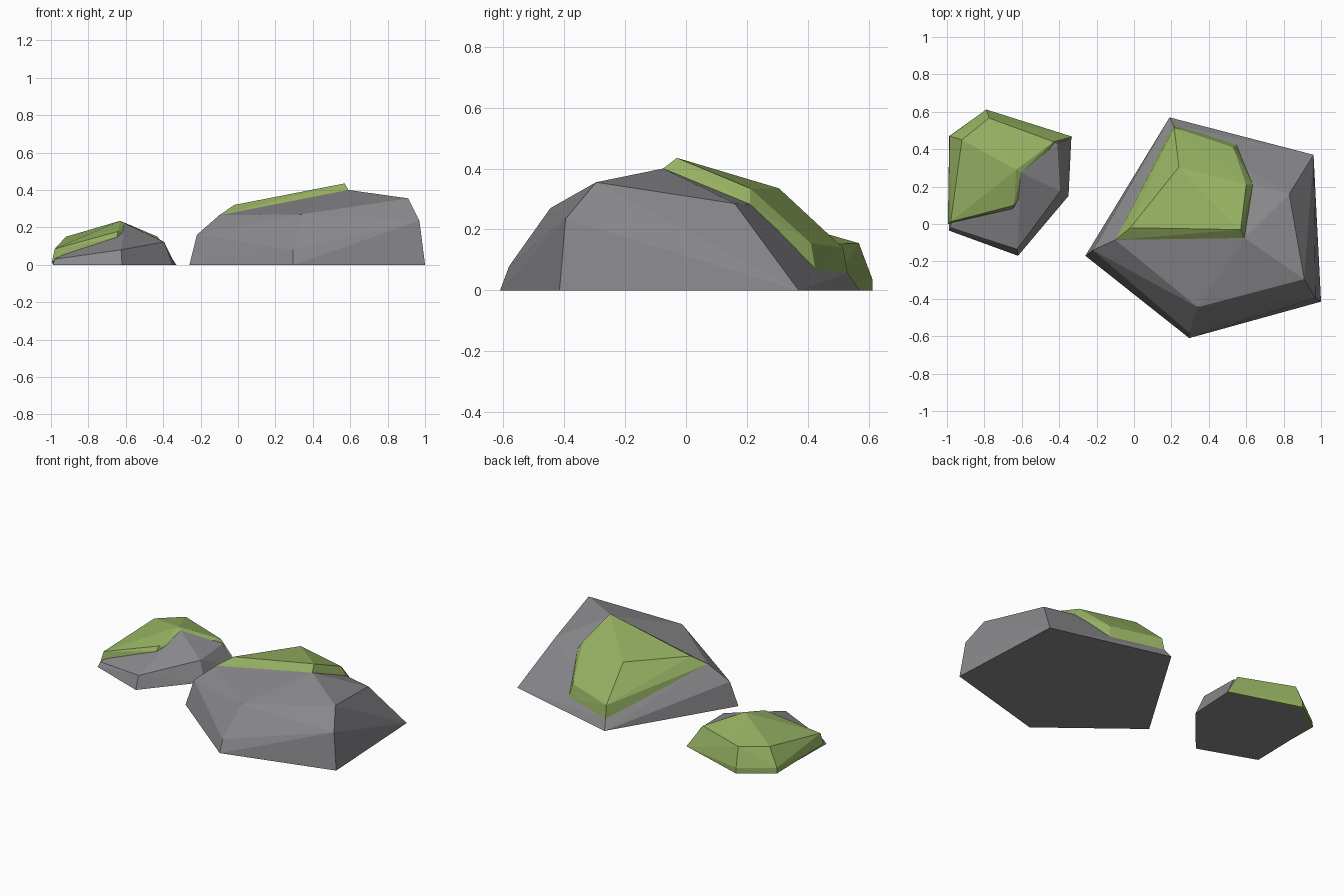
import bpy, bmesh

if "Cube" in bpy.data.objects:
    bpy.data.objects.remove(bpy.data.objects["Cube"])


def material(name, rgb):
    m = bpy.data.materials.new(name)
    m.diffuse_color = (*rgb, 1.0)
    m.use_nodes = True
    m.node_tree.nodes["Principled BSDF"].inputs["Base Color"].default_value = m.diffuse_color
    return m


def hull(name, points, mat):
    """Flat-faced stone chunk: the convex hull of a few corner points."""
    bm = bmesh.new()
    for p in points:
        bm.verts.new(p)
    bmesh.ops.convex_hull(bm, input=bm.verts[:])
    loose = [v for v in bm.verts if not v.link_faces]
    bmesh.ops.delete(bm, geom=loose, context='VERTS')
    bmesh.ops.recalc_face_normals(bm, faces=bm.faces[:])
    me = bpy.data.meshes.new(name)
    bm.to_mesh(me)
    bm.free()
    me.materials.append(mat)
    ob = bpy.data.objects.new(name, me)
    bpy.context.collection.objects.link(ob)
    return ob


stone = material("grey_stone", (0.255, 0.255, 0.27))
moss = material("green_moss", (0.31, 0.45, 0.125))

# Large rock: footprint, chamfer ring, top corners, and the moss outline on it
large_base = [(-.26, -.17, 0), (.295, -.61, 0), (1, -.415, 0), (.96, .37, 0), (.19, .57, 0)]
large_ring = [(-.22, -.14, .16), (.295, -.58, .08), (.97, -.395, .235)]
large_top = [(.34, -.445, .27), (.91, -.295, .355), (.83, .16, .285)]
large_seam = [(-.10, -.085, .265), (.59, -.075, .40), (.635, .21, .283),
              (.55, .425, .063), (.21, .53, .058)]
large_cap = [(-.02, -.02, .32), (.57, -.03, .435), (.60, .21, .335),
             (.53, .41, .155), (.24, .305, .335), (.215, .515, .14)]
hull("large_rock", large_base + large_ring + large_top + large_seam, stone)
hull("large_rock_moss", large_seam + large_cap, moss)

# Small rock
small_base = [(-.99, -.035, 0), (-.62, -.17, 0), (-.35, .15, 0),
              (-.335, .46, 0), (-.79, .60, 0), (-.98, .46, 0)]
small_top = [(-.98, -.02, .03), (-.625, -.135, .08), (-.395, .175, .122), (-.41, .43, .13),
             (-.605, .275, .222), (-.65, .085, .148), (-.77, .55, .12), (-.91, .44, .12)]
hull("small_rock", small_base + small_top, stone)

# Moss over the back of the small rock, reaching the ground
small_skirt = [(-.33, .467, 0), (-.79, .612, 0), (-.988, .47, 0), (-.79, .612, .035),
               (-.985, .47, .035), (-.995, 0, .015)]
small_cap = [(-.98, .012, .085), (-.647, .082, .148), (-.642, .10, .178), (-.605, .275, .222),
             (-.63, .29, .235), (-.43, .44, .15), (-.775, .567, .155), (-.92, .45, .15)]
hull("small_rock_moss", small_skirt + small_cap, moss)
